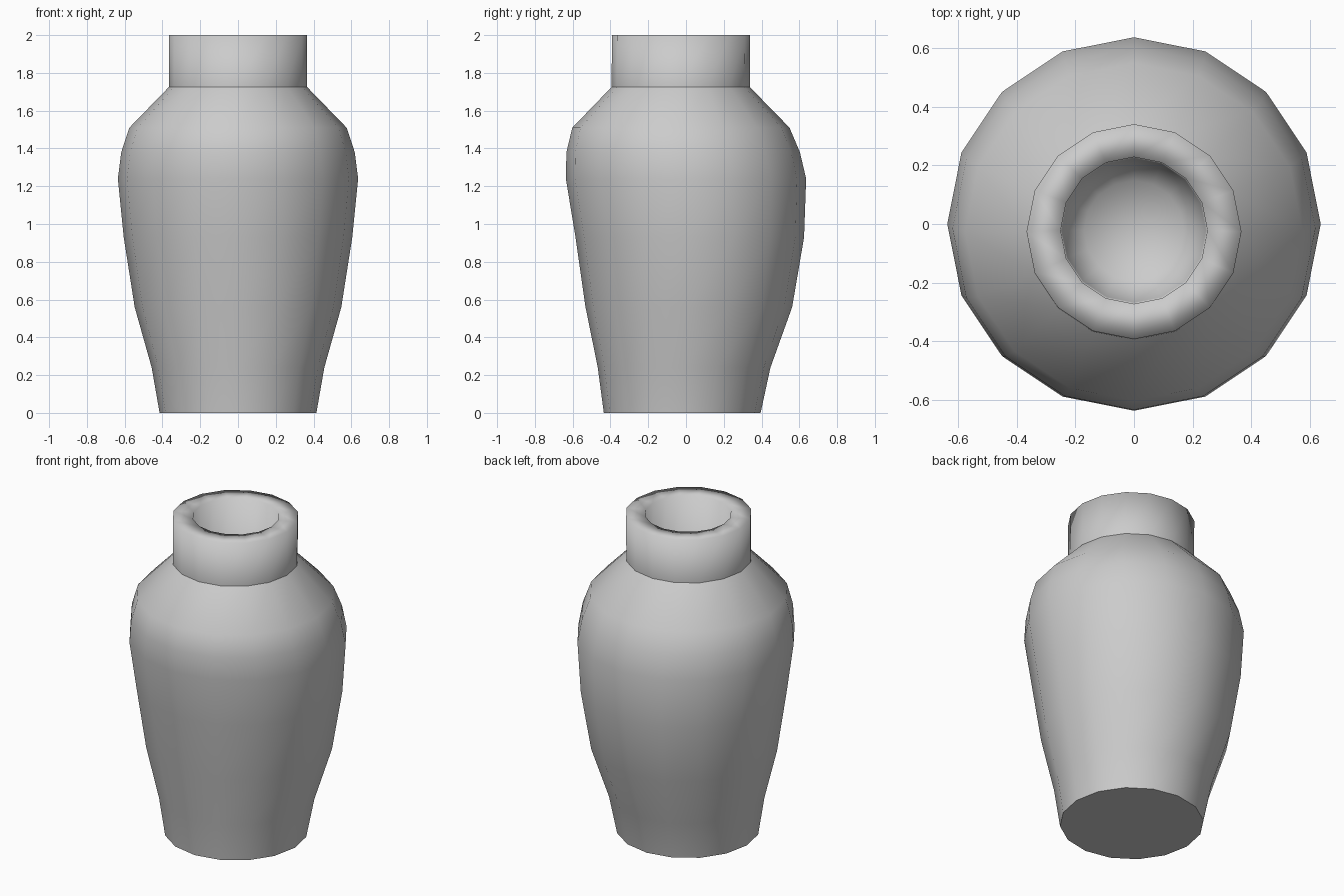
import bpy
import bmesh
from math import cos, sin, tau

SIDES = 16

cube = bpy.data.objects.get("Cube")
if cube:
    bpy.data.objects.remove(cube, do_unlink=True)

# Single clay colour
clay = bpy.data.materials.new("pale grey clay")
clay.use_nodes = True
GREY = (0.6, 0.6, 0.6, 1.0)
clay.diffuse_color = GREY
clay.node_tree.nodes["Principled BSDF"].inputs["Base Color"].default_value = GREY


def lathe(name, profile, base=False, floor_z=None):
    """Stack rings given as (radius, height, y centre), smooth shaded."""
    bm = bmesh.new()
    rings = []
    for radius, z, y in profile:
        rings.append([bm.verts.new((radius * cos(tau * i / SIDES),
                                    y + radius * sin(tau * i / SIDES), z))
                      for i in range(SIDES)])
    for low, high in zip(rings, rings[1:]):
        for i in range(SIDES):
            j = (i + 1) % SIDES
            bm.faces.new((low[i], low[j], high[j], high[i]))
    if floor_z is not None:
        last = rings[-1]
        centre = bm.verts.new((0, profile[-1][2], floor_z))
        for i in range(SIDES):
            bm.faces.new((last[i], last[(i + 1) % SIDES], centre))
    for face in bm.faces:
        face.smooth = True
    # Flat base with a crisp edge
    if base:
        cap = bm.faces.new(rings[0][::-1])
        for edge in cap.edges:
            edge.smooth = False
    mesh = bpy.data.meshes.new(name)
    bm.to_mesh(mesh)
    bm.free()
    mesh.materials.append(clay)
    obj = bpy.data.objects.new(name, mesh)
    bpy.context.collection.objects.link(obj)
    return obj


# Body: slightly off-centre rings, as in a hand-thrown pot
lathe("vase_body", [
    (0.415, 0.0, -0.02),
    (0.457, 0.24, -0.01),
    (0.547, 0.56, 0.015),
    (0.605, 0.93, 0.02),
    (0.636, 1.24, 0.0),
    (0.618, 1.38, -0.015),
    (0.575, 1.51, -0.027),
    (0.366, 1.725, -0.028),
], base=True)

# Neck: outer wall, flat rim, inner wall and hollow
lathe("vase_neck", [
    (0.366, 1.725, -0.028),
    (0.366, 2.0, -0.026),
    (0.25, 2.0, -0.022),
    (0.245, 1.6, -0.022),
    (0.17, 1.5, -0.022),
], floor_z=1.48)
